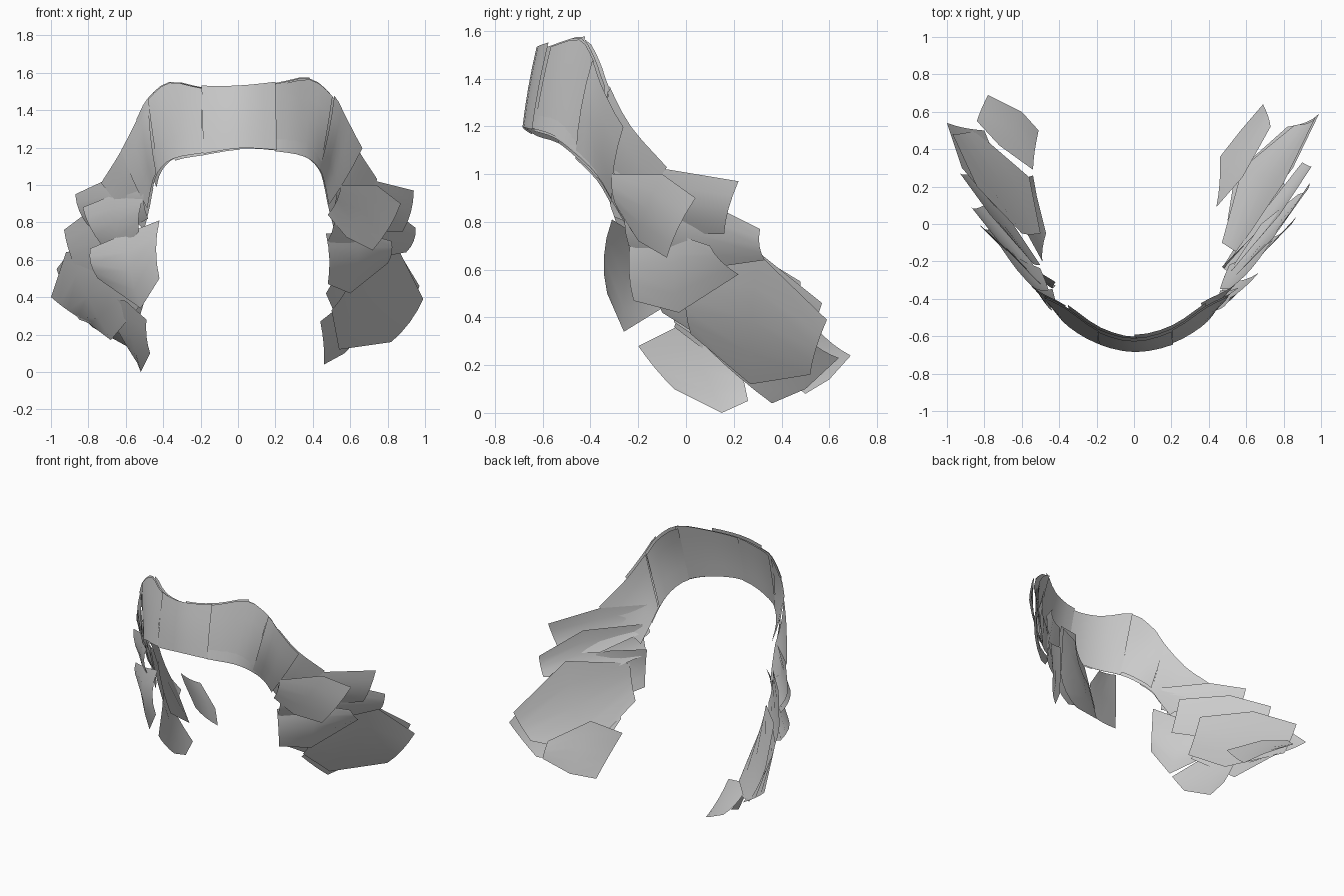
import bpy, random
from mathutils import Vector as V

random.seed(4)


def smooth_edge(pts, sub=3):
    """Catmull-Rom resampling so edges flow as curves."""
    p = [V(q) for q in pts]
    p = [2 * p[0] - p[1]] + p + [2 * p[-1] - p[-2]]
    out = []
    for i in range(1, len(p) - 2):
        a, b, c, d = p[i - 1:i + 3]
        for k in range(sub):
            t = k / sub
            out.append(.5 * (2 * b + (c - a) * t + (2 * a - 5 * b + 4 * c - d) * t * t
                             + (3 * b - a - 3 * c + d) * t ** 3))
    return out + [p[-2]]


def card(name, top, bot, bow=0.02, shift=0.0, steps=4):
    """Thin curved strand sheet lofted between an upper and a lower edge."""
    top, bot = [V(p) for p in top], [V(p) for p in bot]
    m = len(top) // 2
    n = (top[-1] - top[0]).cross(bot[m] - top[m]).normalized()
    mid = (top[m] + bot[m]) / 2
    if n.dot(V((mid.x, mid.y - 0.5, 0))) < 0:
        n = -n
    verts, faces = [], []
    for a, b in zip(top, bot):
        for j in range(steps + 1):
            t = j / steps
            verts.append(a.lerp(b, t) + n * (bow * 4 * t * (1 - t) + shift))
    w = steps + 1
    for i in range(len(top) - 1):
        for j in range(steps):
            k = i * w + j
            faces.append((k, k + 1, k + w + 1, k + w))
    me = bpy.data.meshes.new(name)
    me.from_pydata(verts, [], faces)
    me.shade_smooth()
    ob = bpy.data.objects.new(name, me)
    bpy.context.collection.objects.link(ob)
    return ob


# Arched band: upper and lower edge from the centre to one side
upper = [(0, -.61, 1.52), (.2, -.56, 1.54), (.38, -.44, 1.57), (.5, -.38, 1.48),
         (.56, -.34, 1.37), (.65, -.25, 1.2), (.76, -.1, 1.03)]
lower = [(0, -.68, 1.2), (.2, -.64, 1.19), (.36, -.55, 1.16), (.44, -.46, 1.09),
         (.47, -.37, 1.0), (.49, -.31, .9), (.52, -.24, .78)]


def both_sides(edge):
    return smooth_edge([(-x * .97, y, z - .02) for x, y, z in edge[:0:-1]] + edge)


up, low = both_sides(upper), both_sides(lower)

# Overlapping strand sheets along the band, alternately outer and inner
for n, i in enumerate(range(0, len(up) - 5, 3)):
    def jit(pts):
        off = V([random.uniform(-.012, .012) for _ in range(3)])
        return [p + off for p in pts]
    centre = abs(up[i + 3].x) < .45
    card("band_strand", jit(up[i:i + 7]), jit(low[i:i + 7]),
         bow=.005 if centre else .015, shift=.006 if n % 2 else -.018)

# Inner lining of the band
card("band_lining", up[6:-6], low[6:-6], bow=0)

# Right side strands, top to bottom
R, L = "right_strand", "left_strand"
card(R, [(.52, -.3, 1.02), (.74, -.08, 1.02), (.94, .22, .97)],
     [(.5, -.27, .85), (.68, 0, .75), (.88, .16, .75)])
card(R, [(.55, -.31, 1.0), (.74, -.1, 1.0), (.87, .04, .9)],
     [(.48, -.28, .84), (.58, -.2, .72), (.72, -.08, .65)])
card(R, [(.52, -.25, .9), (.78, .05, .9), (.95, .31, .77)],
     [(.48, -.24, .7), (.68, .05, .6), (.9, .33, .64)])
card(R, [(.47, -.23, .74), (.65, -.05, .75), (.82, .1, .7)],
     [(.48, -.22, .47), (.6, -.03, .42), (.8, .22, .58)])
card(R, [(.55, -.15, .65), (.8, .22, .74), (.97, .57, .46)],
     [(.47, -.1, .42), (.58, .3, .17), (.86, .53, .27)])
card(R, [(.62, 0, .55), (.85, .3, .67), (.99, .59, .39)],
     [(.5, .02, .33), (.54, .27, .12), (.82, .52, .16)])
card(R, [(.44, .09, .27), (.58, .25, .38), (.73, .52, .3)],
     [(.46, .36, .04), (.57, .5, .1), (.69, .64, .23)], bow=.01)

# Left side strands, top to bottom
card(L, [(-.5, -.32, 1.0), (-.72, -.1, 1.02), (-.87, .09, .95)],
     [(-.48, -.3, .82), (-.66, -.05, .72), (-.8, .1, .78)])
card(L, [(-.5, -.32, .95), (-.66, -.15, .95), (-.83, 0, .88)],
     [(-.53, -.27, .75), (-.63, -.15, .65), (-.73, -.03, .68)])
card(L, [(-.55, -.2, .88), (-.77, .05, .88), (-.93, .27, .76)],
     [(-.5, -.22, .62), (-.68, .05, .52), (-.87, .27, .56)], bow=.01)
card(L, [(-.42, -.31, .81), (-.6, -.2, .74), (-.79, -.03, .66)],
     [(-.42, -.33, .5), (-.52, -.26, .34), (-.75, 0, .5)], bow=.03)
card(L, [(-.6, -.05, .7), (-.84, .2, .72), (-.97, .48, .55)],
     [(-.5, -.05, .38), (-.56, .25, .18), (-.85, .5, .28)], bow=.01)
card(L, [(-.75, .1, .67), (-.92, .3, .64), (-1, .54, .4)],
     [(-.52, -.05, .36), (-.68, .2, .17), (-.8, .5, .26)], bow=.01)
card(L, [(-.49, -.2, .28), (-.6, 0, .38), (-.73, .2, .4)],
     [(-.47, -.05, .1), (-.52, .15, .0), (-.54, .26, .05)], bow=.01)
card(L, [(-.54, .29, .28), (-.72, .42, .36), (-.84, .55, .35)],
     [(-.51, .5, .08), (-.6, .6, .14), (-.78, .69, .24)], bow=.01)
